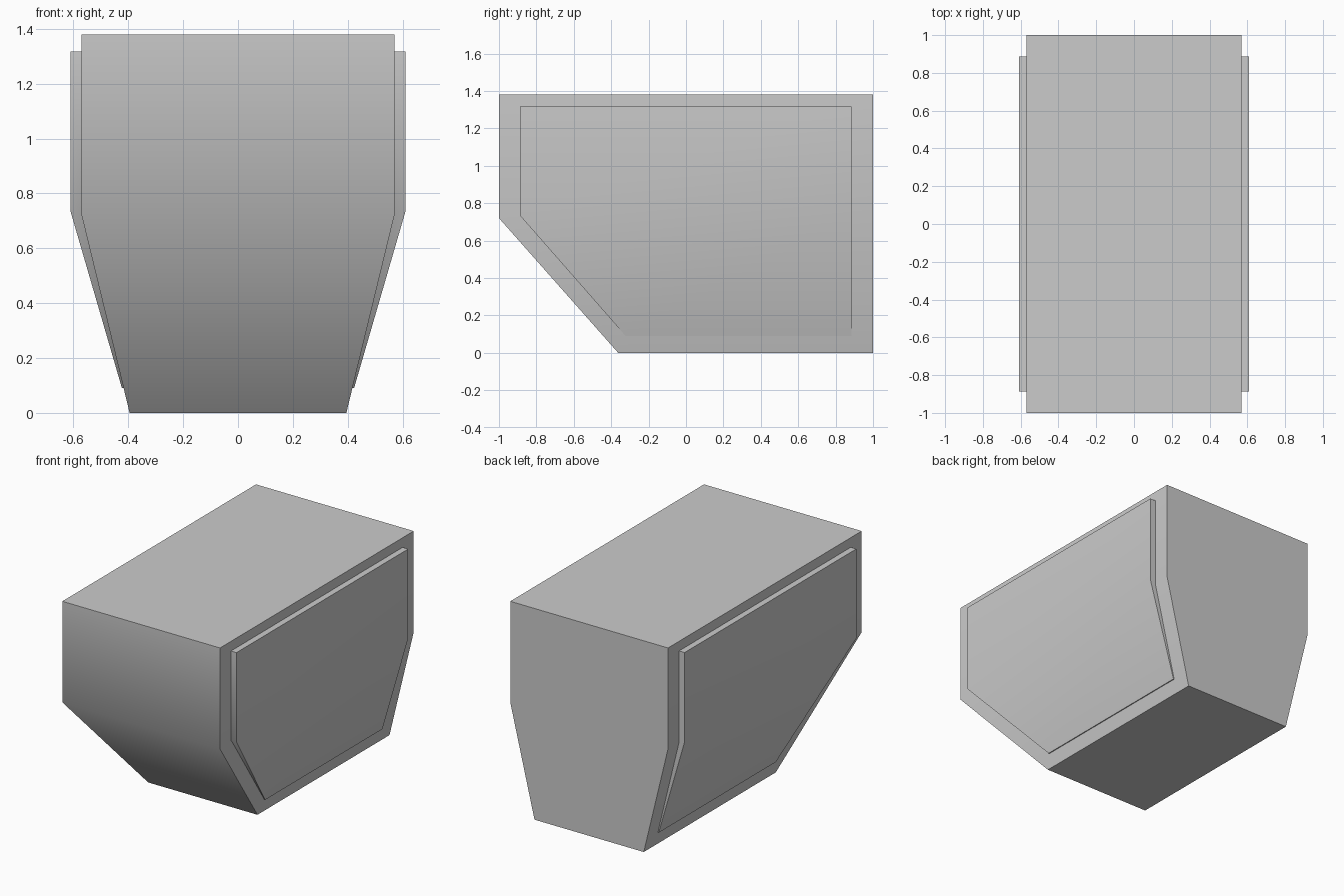
import bpy, math

if "Cube" in bpy.data.objects:
    bpy.data.objects.remove(bpy.data.objects["Cube"])


def make_object(name, verts, faces):
    mesh = bpy.data.meshes.new(name)
    mesh.from_pydata(verts, [], faces)
    mesh.update()
    obj = bpy.data.objects.new(name, mesh)
    bpy.context.collection.objects.link(obj)
    bpy.ops.object.select_all(action='DESELECT')
    bpy.context.view_layer.objects.active = obj
    obj.select_set(True)
    bpy.ops.object.mode_set(mode='EDIT')
    bpy.ops.mesh.select_all(action='SELECT')
    bpy.ops.mesh.normals_make_consistent(inside=False)
    bpy.ops.object.mode_set(mode='OBJECT')
    return obj


def stack(name, rings):
    """Join a bottom-to-top stack of four-cornered rings into a closed solid."""
    verts = [v for ring in rings for v in ring]
    top = 4 * (len(rings) - 1)
    faces = [(3, 2, 1, 0), (top, top + 1, top + 2, top + 3)]
    for r in range(len(rings) - 1):
        for i in range(4):
            j = (i + 1) % 4
            faces.append((4 * r + i, 4 * r + j, 4 * r + 4 + j, 4 * r + 4 + i))
    return make_object(name, verts, faces)


def ring(x0, x1, y0, y1, z):
    return [(x0, y0, z), (x1, y0, z), (x1, y1, z), (x0, y1, z)]


# Body: tapered sides, sloped lower front, upright back
body = stack("bin_body", [
    ring(-0.395, 0.395, -0.363, 1, 0),
    ring(-0.57, 0.57, -1, 1, 0.72),
    ring(-0.57, 0.57, -1, 1, 1.38),
])
bpy.ops.object.shade_smooth_by_angle(angle=math.radians(45))

# Raised side panels, slightly sunk into the body and thinning downward
panel = stack("side_panels", [
    ring(0.412, 0.423, -0.323, 0.886, 0.09),
    ring(0.563, 0.61, -0.887, 0.886, 0.733),
    ring(0.563, 0.61, -0.887, 0.886, 1.317),
])
bpy.ops.object.shade_smooth_by_angle(angle=math.radians(45))
mirror = panel.modifiers.new("mirror", 'MIRROR')
mirror.use_axis[0] = True
